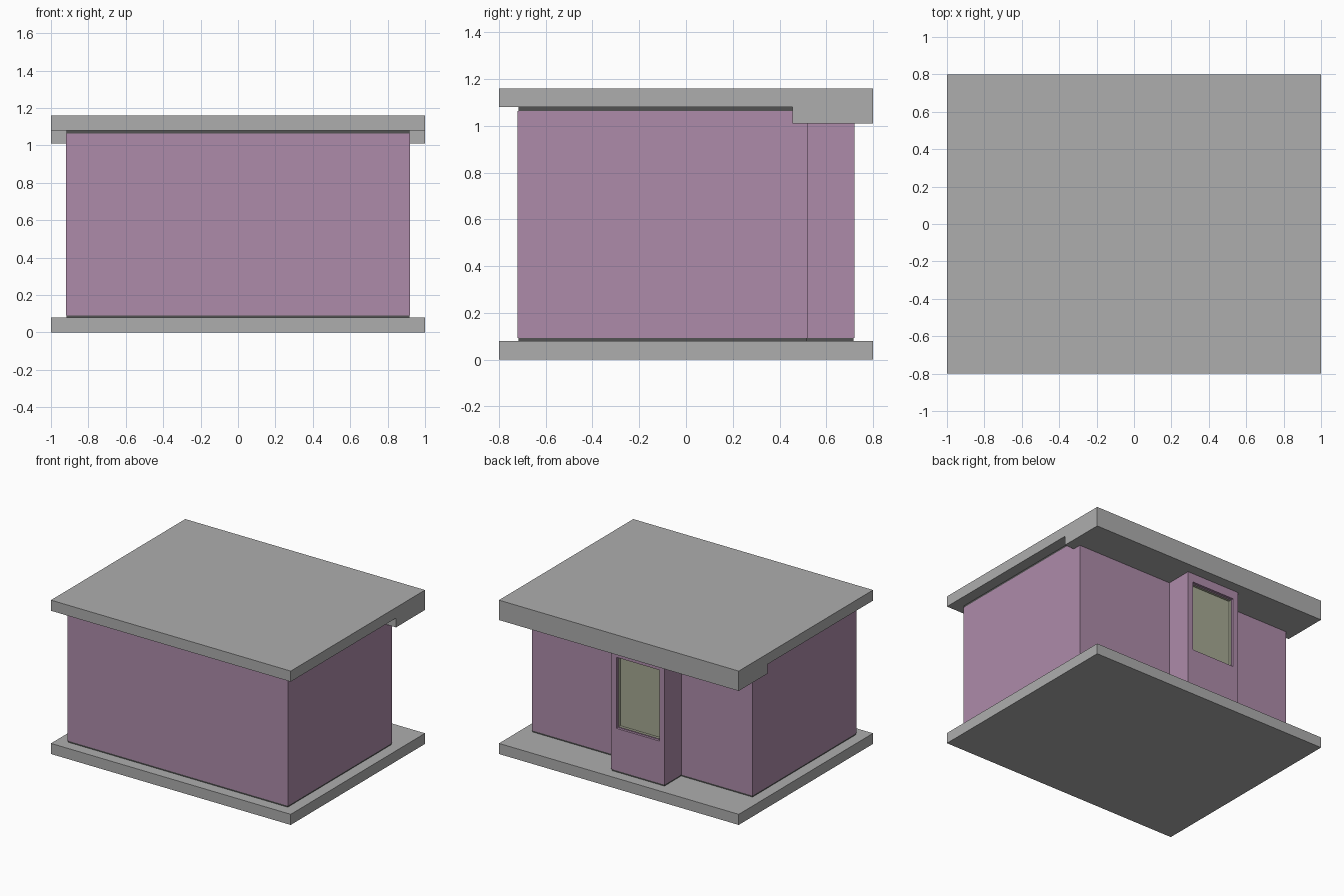
import bpy, bmesh

if "Cube" in bpy.data.objects:
    bpy.data.objects.remove(bpy.data.objects["Cube"])


def material(name, rgb):
    m = bpy.data.materials.new(name)
    m.use_nodes = True
    color = (*rgb, 1)
    m.diffuse_color = color
    m.node_tree.nodes["Principled BSDF"].inputs["Base Color"].default_value = color
    return m


concrete = material("grey concrete", (0.42, 0.42, 0.42))
plaster = material("mauve plaster", (0.42, 0.26, 0.40))
glass = material("olive glass", (0.38, 0.395, 0.29))
joint = material("dark joint", (0.085, 0.085, 0.085))


def box_mesh(x, y, z):
    """Box between pairs of limits along each axis."""
    bm = bmesh.new()
    bmesh.ops.create_cube(bm, size=1)
    for v in bm.verts:
        v.co = [lim[0] if c < 0 else lim[1] for c, lim in zip(v.co, (x, y, z))]
    return bm


def finish(name, bm, *mats):
    mesh = bpy.data.meshes.new(name)
    bm.to_mesh(mesh)
    bm.free()
    for m in mats:
        mesh.materials.append(m)
    obj = bpy.data.objects.new(name, mesh)
    bpy.context.collection.objects.link(obj)
    return obj


def box(name, x, y, z, mat):
    return finish(name, box_mesh(x, y, z), mat)


FLOOR, CEILING, BEAM = 0.08, 1.08, 1.01
WALL_X, FRONT, BACK, BAY_BACK = 0.92, -0.72, 0.52, 0.72
BAY = (-0.325, 0.12)
SILL = FLOOR + 0.012
GAP = 0.003

# Floor slab
box("floor_slab", (-1, 1), (-0.8, 0.8), (0, FLOOR), concrete)

# Roof slab with a deeper rear edge, extruded from its side profile
profile = [(-0.8, 1.16), (-0.8, CEILING), (0.455, CEILING),
           (0.455, BEAM), (0.8, BEAM), (0.8, 1.16)]
bm = bmesh.new()
side = bm.faces.new([bm.verts.new((-1, y, z)) for y, z in profile])
ends = bmesh.ops.extrude_face_region(bm, geom=[side])["geom"]
bmesh.ops.translate(bm, vec=(2, 0, 0),
                    verts=[g for g in ends if isinstance(g, bmesh.types.BMVert)])
bmesh.ops.recalc_face_normals(bm, faces=bm.faces)
finish("roof", bm, concrete)

# Main walls, with a recessed core showing as dark joints above and below
box("wall_joint", (-WALL_X + GAP, WALL_X - GAP), (FRONT + GAP, BACK - GAP),
    (FLOOR, CEILING), joint)
box("main_walls", (-WALL_X, WALL_X), (FRONT, BACK), (SILL, CEILING - 0.016), plaster)

# Rear bay with a stepped window recess
box("bay_joint", (BAY[0] + GAP, BAY[1] - GAP), (BACK - GAP, BAY_BACK - GAP),
    (FLOOR, SILL), joint)
bm = box_mesh(BAY, (BACK - 0.02, BAY_BACK), (SILL, BEAM))
bm.normal_update()
pane = max(bm.faces, key=lambda f: f.normal.y)
bmesh.ops.inset_individual(bm, faces=[pane], thickness=0.06)
for v in pane.verts:
    v.co.z = 0.41 if v.co.z < 0.5 else 0.945
for thickness, depth in ((0, -0.018), (0.01, 0), (0, -0.02)):
    rim = bmesh.ops.inset_individual(bm, faces=[pane], thickness=thickness, depth=depth)
for f in rim["faces"] + [pane]:
    f.material_index = 1
finish("window_bay", bm, plaster, glass)
